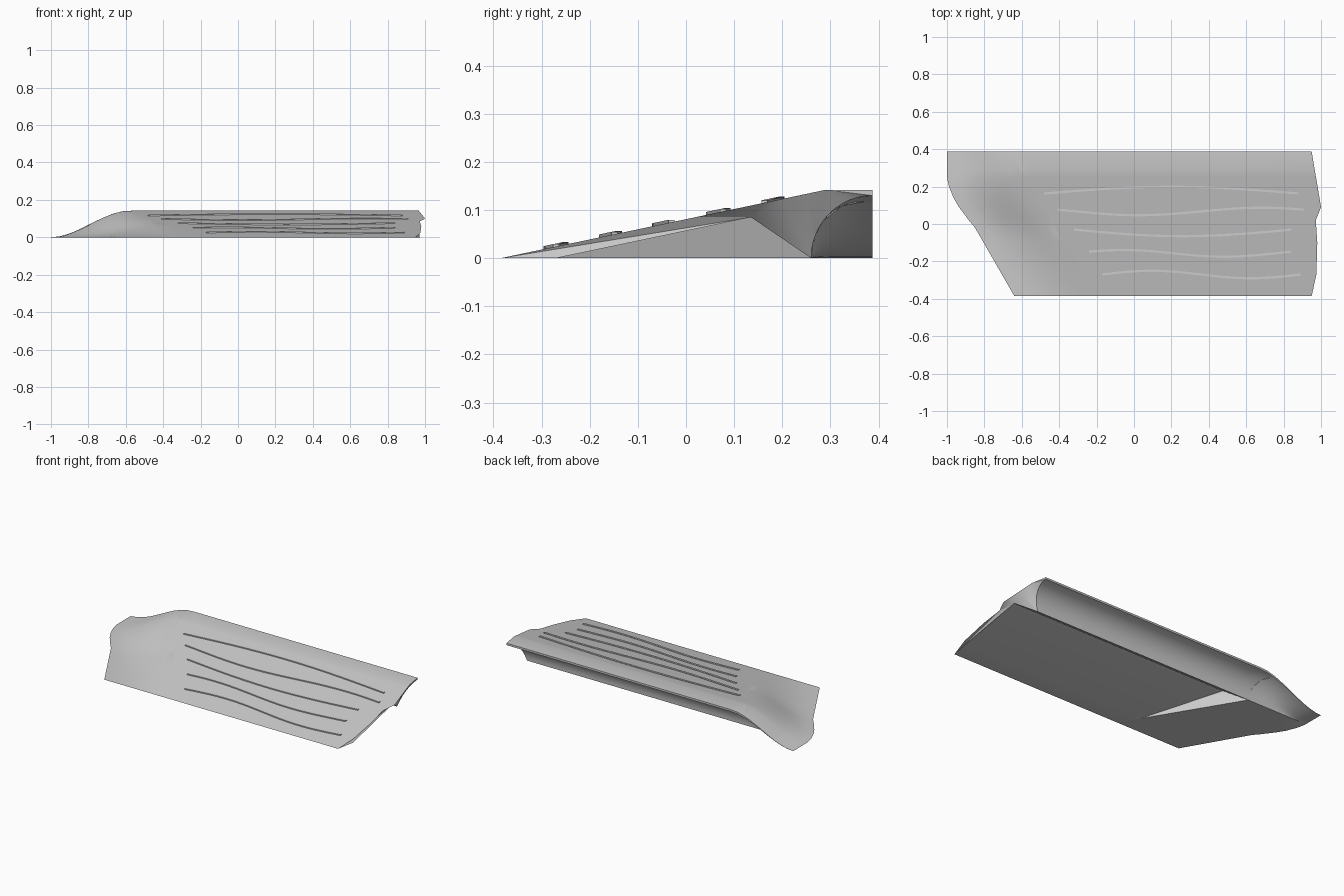
import bpy, bmesh, math

if "Cube" in bpy.data.objects:
    bpy.data.objects.remove(bpy.data.objects["Cube"])

grey = bpy.data.materials.new("plain grey")
grey.diffuse_color = (0.6, 0.6, 0.6, 1)
grey.use_nodes = True
grey.node_tree.nodes["Principled BSDF"].inputs["Base Color"].default_value = grey.diffuse_color


def lerp_table(table, v):
    """Piecewise linear lookup."""
    for (a, p), (b, q) in zip(table, table[1:]):
        if v <= b:
            return p + (q - p) * (v - a) / (b - a)
    return table[-1][1]


# Plan outlines: x of the left and right ends as a function of y
LEFT = [(-.385, -.64), (-.02, -.85), (.04, -.9), (.11, -.95), (.18, -.985), (.25, -1), (.387, -1)]
RIGHT = [(-.385, .95), (-.27, .975), (-.1, .98), (.02, .972), (.09, 1.0), (.387, .95)]


def left_x(y):
    return lerp_table(LEFT, y)


def cap_x(y):
    return -.435 - .6 * y


def surface_z(y):
    return min(.142, .142 * (y + .385) / .675)


def ramp(x, y):
    s = min(1, max(0, (x - left_x(y)) / .42))
    return s * s * (3 - 2 * s)


def make_object(name, bm):
    bmesh.ops.recalc_face_normals(bm, faces=bm.faces[:])
    me = bpy.data.meshes.new(name)
    bm.to_mesh(me)
    bm.free()
    me.materials.append(grey)
    ob = bpy.data.objects.new(name, me)
    bpy.context.collection.objects.link(ob)
    bpy.ops.object.select_all(action='DESELECT')
    ob.select_set(True)
    bpy.context.view_layer.objects.active = ob
    bpy.ops.object.shade_smooth_by_angle(angle=math.radians(25))
    return ob


def loft(name, rows, cap_end=True):
    """Skin closed rings of points; cap the last ring."""
    bm = bmesh.new()
    rings = [[bm.verts.new(p) for p in row] for row in rows]
    for a, b in zip(rings, rings[1:]):
        for i in range(len(a)):
            j = (i + 1) % len(a)
            bm.faces.new((a[i], a[j], b[j], b[i]))
    if cap_end:
        face = bm.faces.new(rings[-1])
        bmesh.ops.triangulate(bm, faces=[face])
    bmesh.ops.remove_doubles(bm, verts=bm.verts[:], dist=1e-5)
    return make_object(name, bm)


# Section (y, z, right end x): sloped deck, thin lip, concave cove
deck = [(y, surface_z(y), lerp_table(RIGHT, y))
        for y in (-.385, -.27, -.1, -.02, .02, .09, .14, .2, .25, .29, .387)]
cove = []
for i in range(13):
    a = math.pi / 2 * (1 - i / 12)
    y, z = .387 - .127 * math.cos(a), .13 * math.sin(a)
    cove.append((y, z, .90 + .05 * z / .13))
upper = deck + cove
hollow = upper + [(.135, .085, .963), (-.27, 0, .972)]
solid = upper + [(.135, 0, 0), (-.02, 0, 0), (-.27, 0, 0)]

# Main deck with hollow underside and rear leg
rows = []
for t in (0, .03, .06, .1, .15, .25, .5, .75, 1):
    row = []
    for y, z, xr in hollow:
        x = cap_x(y) + (xr - cap_x(y)) * t
        row.append((x, y, z * ramp(x, y)))
    rows.append(row)
loft("main_deck", rows)

# Tapered solid end that closes the hollow
rows = []
for i in range(9):
    row = []
    for y, z, _ in solid:
        x = left_x(y) + (cap_x(y) - left_x(y)) * i / 8
        row.append((x, y, z * ramp(x, y)))
    rows.append(row)
loft("tapered_end", rows)

# Wavy raised ribs: x start, x end, base y, amplitude, half waves, phase
RIBS = [(-.48, .88, .163, .036, 1, 0),
        (-.41, .91, .067, -.02, 2, -.5),
        (-.32, .84, -.030, -.035, 1, 0),
        (-.24, .84, -.157, .018, 2, .5),
        (-.17, .89, -.270, .02, 2, 0)]
for n, (x0, x1, y0, amp, waves, phase) in enumerate(RIBS):
    rows = []
    for i in range(33):
        u = i / 32
        x = x0 + (x1 - x0) * u
        y = y0 + amp * math.sin(math.pi * waves * u + phase)
        z = surface_z(y)
        rows.append([(x, y - .006, z - .004), (x, y + .006, z - .001),
                     (x, y + .006, z + .005), (x, y - .006, z + .005)])
    loft(f"deck_rib_{n + 1}", rows)
